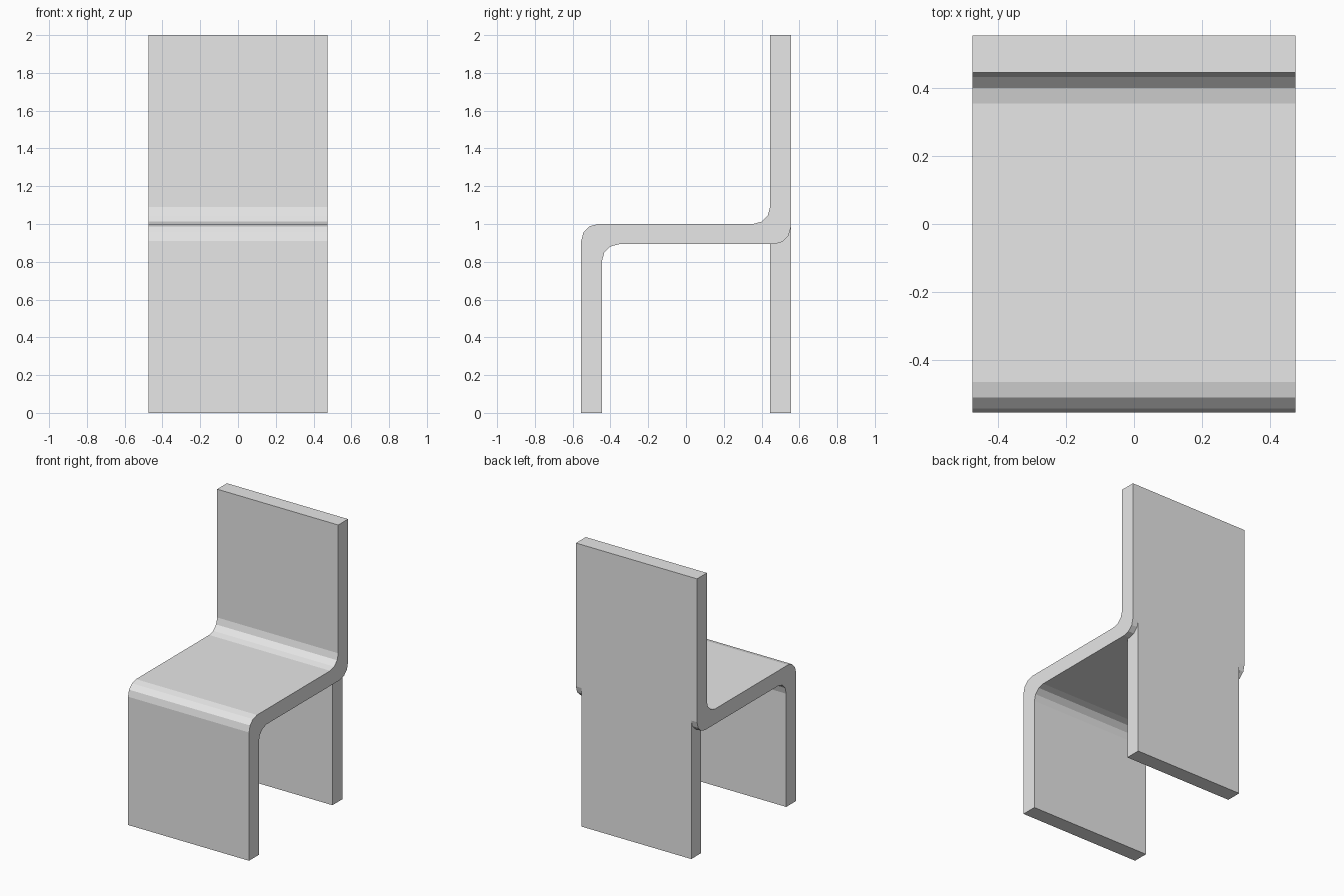
import bpy
import bmesh
from math import sin, cos, radians

cube = bpy.data.objects.get("Cube")
if cube:
    bpy.data.objects.remove(cube, do_unlink=True)

# Single plain grey
GREY = (0.8, 0.8, 0.8, 1.0)
grey = bpy.data.materials.new("plain grey")
grey.use_nodes = True
grey.diffuse_color = GREY
grey.node_tree.nodes["Principled BSDF"].inputs["Base Color"].default_value = GREY

DEPTH, THICK, SEAT_TOP, HEIGHT = 0.555, 0.11, 1.0, 2.0
SEAT_BOTTOM = SEAT_TOP - 0.107
INNER = DEPTH - THICK
RADIUS, STEPS = 0.09, 3


def bend(y, z, start, end):
    """Faceted quarter round about (y, z)."""
    angles = [radians(start + (end - start) * i / STEPS) for i in range(STEPS + 1)]
    return [(y + RADIUS * cos(a), z + RADIUS * sin(a)) for a in angles]


def extrude_profile(name, profile, half_width):
    """Sweep a side profile of (y, z) points across the width."""
    bm = bmesh.new()
    face = bm.faces.new([bm.verts.new((-half_width, y, z)) for y, z in profile])
    swept = bmesh.ops.extrude_face_region(bm, geom=[face])
    verts = [v for v in swept["geom"] if isinstance(v, bmesh.types.BMVert)]
    bmesh.ops.translate(bm, verts=verts, vec=(2 * half_width, 0, 0))
    bmesh.ops.recalc_face_normals(bm, faces=bm.faces)
    mesh = bpy.data.meshes.new(name)
    bm.to_mesh(mesh)
    bm.free()
    mesh.materials.append(grey)
    obj = bpy.data.objects.new(name, mesh)
    bpy.context.collection.objects.link(obj)
    return obj


# Front leg panel, seat and backrest as one bent sheet
sheet = [(-INNER, 0), (-DEPTH, 0)]
sheet += bend(-DEPTH + RADIUS, SEAT_TOP - RADIUS, 180, 90)
sheet += bend(INNER - RADIUS, SEAT_TOP + RADIUS, 270, 360)
sheet += [(INNER, HEIGHT), (DEPTH, HEIGHT)]
sheet += bend(DEPTH - RADIUS, SEAT_BOTTOM + RADIUS, 0, -90)
sheet += bend(-INNER + RADIUS, SEAT_BOTTOM - RADIUS, 90, 180)
extrude_profile("bent_seat_sheet", sheet, 0.475)

# Narrower rear leg panel, running up into the rear bend
leg_top = SEAT_BOTTOM + RADIUS
rear = [(INNER, 0), (DEPTH, 0), (DEPTH, leg_top), (INNER, leg_top)]
extrude_profile("rear_leg_panel", rear, 0.43)
